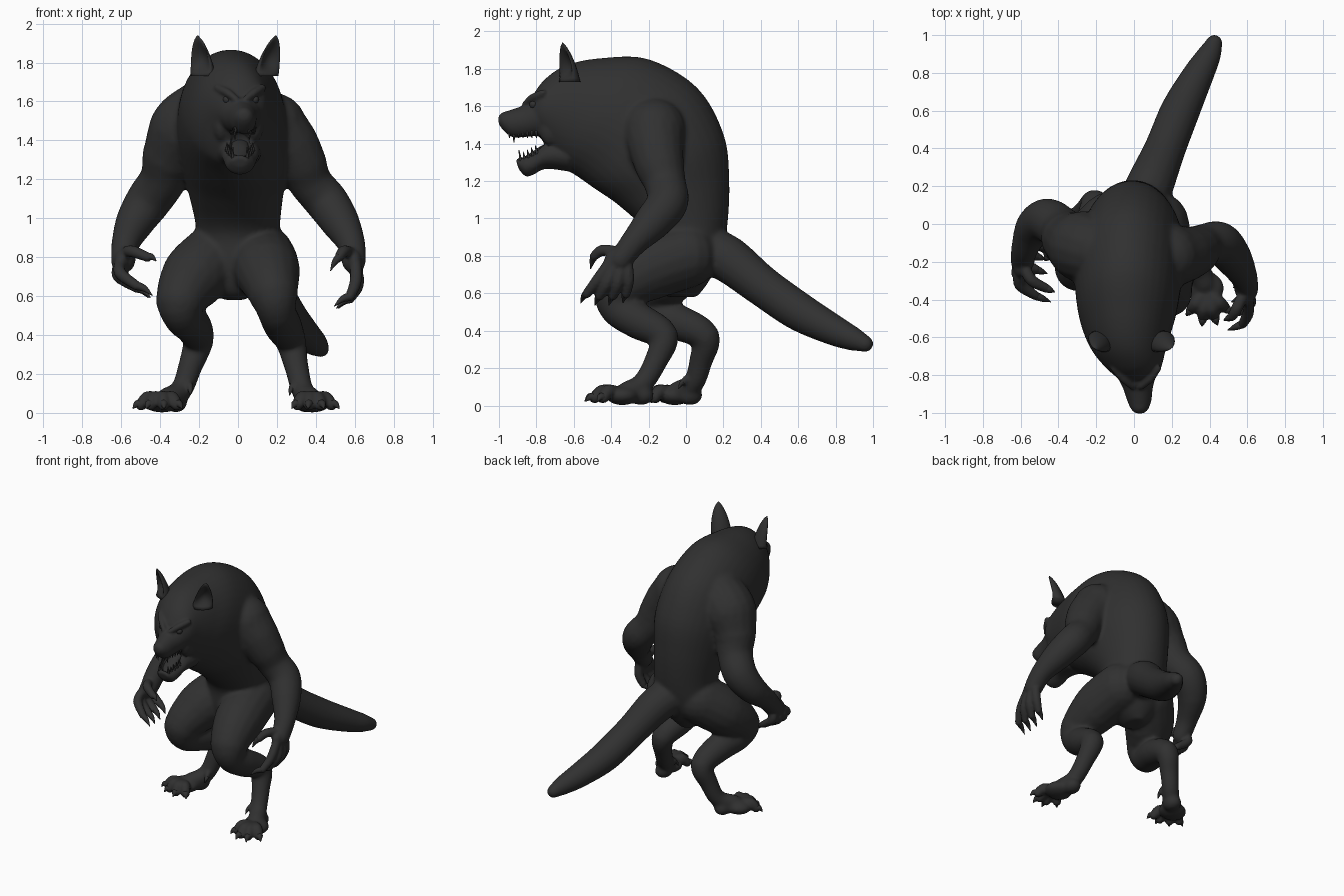
import bpy, bmesh, math
from mathutils import Vector, Matrix

FUR = bpy.data.materials.new("charcoal fur")
FUR.diffuse_color = (0.03, 0.03, 0.03, 1)


def spline(rows, sub=5):
    """Catmull-Rom through rows of any length."""
    rows = [Vector(r) for r in rows]
    out = []
    for i in range(len(rows) - 1):
        a, b, c, d = rows[max(i - 1, 0)], rows[i], rows[i + 1], rows[min(i + 2, len(rows) - 1)]
        for k in range(sub):
            t = k / sub
            out.append(b + (c - a) * (t / 2) + (a * 2 - b * 5 + c * 4 - d) * (t * t / 2)
                       + (b * 3 - a - c * 3 + d) * (t ** 3 / 2))
    return out + [rows[-1]]


def skin(bm, rings):
    """Bridge point rings into a closed surface."""
    vs = [[bm.verts.new(p) for p in r] for r in rings]
    n = len(vs[0])
    for a, b in zip(vs, vs[1:]):
        for i in range(n):
            j = (i + 1) % n
            bm.faces.new((a[i], a[j], b[j], b[i]))
    bm.faces.new(vs[0][::-1])
    bm.faces.new(vs[-1])


def ball(bm, c, r, seg=16):
    r = (r, r, r) if isinstance(r, (int, float)) else r
    bmesh.ops.create_uvsphere(bm, u_segments=seg, v_segments=seg // 2 + 2, radius=1,
                              matrix=Matrix.Translation(c) @ Matrix.Diagonal((*r, 1)))


def tube(bm, pts, n=16, balls=True):
    """Round limb through (x, y, z, radius) points."""
    rows = spline(pts)
    cs = [Vector(r[:3]) for r in rows]
    u, rings = None, []
    for i, c in enumerate(cs):
        t = (cs[min(i + 1, len(cs) - 1)] - cs[max(i - 1, 0)]).normalized()
        u = t.orthogonal() if u is None else u - t * u.dot(t)
        u.normalize()
        v, r = t.cross(u), max(rows[i][3], 0.002)
        rings.append([c + (u * math.cos(2 * math.pi * k / n) + v * math.sin(2 * math.pi * k / n)) * r
                      for k in range(n)])
    skin(bm, rings)
    if balls:
        for p in pts:
            ball(bm, p[:3], p[3], n)


def slab(bm, rows, n=36):
    """Loft of ellipses: rows are (x, y_top, z_top, y_bottom, z_bottom, half_width)."""
    rings = []
    for x, ya, za, yb, zb, w in spline(rows):
        m, h = Vector((x, (ya + yb) / 2, (za + zb) / 2)), Vector((0, (ya - yb) / 2, (za - zb) / 2))
        rings.append([m + h * math.cos(2 * math.pi * k / n) + Vector((w * math.sin(2 * math.pi * k / n), 0, 0))
                      for k in range(n)])
    skin(bm, rings)


def finish(bm, name, voxel=0, soft=0, cutter=None):
    bmesh.ops.recalc_face_normals(bm, faces=bm.faces)
    for f in bm.faces:
        f.smooth = True
    me = bpy.data.meshes.new(name)
    bm.to_mesh(me)
    bm.free()
    ob = bpy.data.objects.new(name, me)
    bpy.context.collection.objects.link(ob)
    if voxel:
        bpy.context.view_layer.objects.active = ob
        m = ob.modifiers.new("fuse", 'REMESH')
        m.mode, m.voxel_size, m.use_smooth_shade = 'VOXEL', voxel, True
        s = ob.modifiers.new("soften", 'SMOOTH')
        s.factor, s.iterations = 0.5, soft
        if cutter:
            c = ob.modifiers.new("carve", 'BOOLEAN')
            c.operation, c.solver, c.object = 'DIFFERENCE', 'EXACT', cutter
        for k in [m.name for m in ob.modifiers]:
            bpy.ops.object.modifier_apply(modifier=k)
    ob.data.materials.clear()
    ob.data.materials.append(FUR)
    return ob


mass, claws, teeth = bmesh.new(), bmesh.new(), bmesh.new()

# torso, neck and skull: back point to belly point
slab(mass, [
    (-.02, .06, .58, -.10, .58, .05), (-.01, .12, .66, -.16, .63, .15), (0, .18, .78, -.20, .76, .225),
    (0, .22, .95, -.22, .93, .215), (-.01, .232, 1.2, -.36, 1.07, .245), (-.015, .202, 1.45, -.49, 1.16, .28),
    (-.03, .06, 1.70, -.59, 1.23, .285), (-.035, -.20, 1.852, -.66, 1.27, .265), (-.035, -.45, 1.858, -.69, 1.29, .23),
    (-.025, -.64, 1.82, -.72, 1.33, .19), (0, -.76, 1.74, -.78, 1.43, .14), (.01, -.83, 1.64, -.83, 1.47, .08)])

# arms, from the shoulder down
tube(mass, [(.18, -.17, 1.47, .175), (.265, -.16, 1.38, .15), (.325, -.14, 1.28, .132), (.375, -.11, 1.18, .112),
            (.455, -.10, 1.085, .112), (.525, -.18, .98, .10), (.582, -.28, .87, .073), (.595, -.35, .78, .064)])
tube(mass, [(-.17, -.15, 1.54, .18), (-.27, -.12, 1.45, .19), (-.345, -.08, 1.32, .148), (-.385, -.03, 1.20, .122),
            (-.46, .02, 1.09, .117), (-.53, -.02, .98, .10), (-.578, -.13, .87, .073), (-.59, -.20, .78, .064)])

# legs
tube(mass, [(.12, 0, .80, .173), (.15, -.20, .73, .17), (.18, -.36, .62, .13), (.20, -.36, .52, .10),
            (.23, -.25, .45, .098), (.27, -.12, .37, .08), (.30, -.16, .24, .063), (.33, -.23, .12, .058), (.37, -.31, .07, .062)])
tube(mass, [(-.12, 0, .80, .173), (-.225, -.11, .70, .17), (-.295, -.23, .58, .128), (-.28, -.20, .49, .10),
            (-.235, -.06, .45, .098), (-.205, .10, .37, .08), (-.245, .08, .24, .063), (-.29, .04, .12, .058), (-.36, -.04, .07, .062)])
for c, r in (((.38, -.34, .053), (.10, .09, .052)), ((.35, -.24, .053), (.06, .07, .052)),
             ((-.39, -.06, .053), (.10, .09, .052)), ((-.32, .02, .053), (.06, .07, .052))):
    ball(mass, c, r)

# tail
tube(mass, [(.03, .08, .84, .132), (.09, .22, .785, .126), (.165, .40, .645, .11), (.245, .60, .505, .105),
            (.335, .78, .408, .085), (.395, .89, .358, .066), (.425, .958, .33, .046)])

core = finish(mass, "core", 0.011, 9)
body = bmesh.new()
body.from_mesh(core.data)
bpy.data.objects.remove(core)

# muzzle and lower jaw
slab(body, [(0, -.70, 1.67, -.70, 1.42, .14), (.01, -.80, 1.645, -.78, 1.43, .11), (.02, -.87, 1.605, -.86, 1.43, .08),
            (.028, -.94, 1.58, -.93, 1.435, .064), (.03, -.985, 1.565, -.98, 1.475, .044), (.03, -1.003, 1.545, -1.003, 1.51, .02)])
slab(body, [(0, -.64, 1.42, -.62, 1.25, .12), (.01, -.75, 1.405, -.75, 1.265, .10), (.01, -.82, 1.36, -.82, 1.232, .082),
            (.01, -.87, 1.335, -.86, 1.227, .07), (.01, -.91, 1.315, -.895, 1.265, .04)])
ball(body, (.03, -.978, 1.535), (.034, .026, .03))

# brows and cheeks
for s in (-1, 1):
    tube(body, [(.015 + s * .025, -.860, 1.612, .017), (.015 + s * .07, -.82, 1.645, .022), (.01 + s * .115, -.765, 1.67, .02)], 10)
    ball(body, (s * .085, -.72, 1.49), (.05, .07, .10))


def digit(a, b, c, tip, r):
    """Finger or toe a-b-c, ending in a curved claw."""
    a, b, c, tip = map(Vector, (a, b, c, tip))
    tube(body, [(*a, r), (*b, r * 1.05), (*c, r * .85)], 10)
    m = (c + tip) / 2 + Vector((0, 0, r * .35))
    tube(claws, [(*c, r * .75), (*m, r * .55), (*tip, .002)], 8, False)


# hands: four curled fingers and a thumb; the right hand hangs lower
for s, y0, x1, up in ((1, -.36, .51, -.02), (-1, -.21, -.455, .035)):
    ball(body, (s * .60, y0, .77), (.043, .08, .072))
    for i in range(4):
        f = i - 1.5
        k = abs(f) * .012
        digit((s * .605, y0 - f * .03, .77), (s * (.622 - k), y0 - .03 - f * .055, .67 + k + up * .8),
              (s * (abs(x1) + .065), y0 - .065 - f * .07, .60 + k + up),
              (x1 - s * .01 * f, y0 - .09 - f * .075, .55 + k + up), .03)
    digit((s * .585, y0 - .0, .82), (s * .545, y0 - .085, .83), (s * (abs(x1) + .01), y0 - .13, .80),
          (x1 - s * .035, y0 - .15, .73 + (s < 0) * .05), .03)

# feet: four toes each and a dewclaw
for ball_c, tips in (((.38, -.36), ((.28, -.48), (.36, -.535), (.44, -.53), (.515, -.47))),
                     ((-.39, -.08), ((-.29, -.20), (-.38, -.22), (-.47, -.19), (-.535, -.13)))):
    o = Vector((*ball_c, 0))
    for t in tips:
        d = Vector((*t, 0)) - o
        digit(o + d * .15 + Vector((0, 0, .07)), o + d * .5 + Vector((0, 0, .075)),
              o + d * .74 + Vector((0, 0, .042)), o + d * 1.04 + Vector((0, 0, .022)), .036)
digit((.31, -.22, .15), (.285, -.25, .14), (.275, -.265, .125), (.265, -.29, .09), .02)
digit((-.27, .03, .15), (-.25, 0, .14), (-.245, -.015, .125), (-.245, -.04, .09), .02)

# mouth cavity cutter
hole = bmesh.new()
slab(hole, [(.01, -.74, 1.43, -.74, 1.36, .04), (.012, -.79, 1.46, -.79, 1.325, .06), (.012, -.83, 1.465, -.83, 1.305, .058),
            (.014, -.87, 1.46, -.86, 1.29, .05), (.02, -.93, 1.45, -.885, 1.295, .03)], 20)
mouth = finish(hole, "mouth_cutter")
finish(body, "body", 0.0095, 3, mouth)
bpy.data.objects.remove(mouth)
finish(claws, "claws")

# teeth along both jaws, with long canines
for s in (-1, 1):
    for i in range(7):
        y, w = -.80 - .024 * i, .08 - .006 * i
        L = .065 if i == 5 else .04
        tube(teeth, [(.022 + s * w * .8, y, 1.47, .011), (.022 + s * w * .75, y, 1.47 - L, .002)], 6, False)
        if i < 5:
            y, z, w = -.795 - .022 * i, 1.345 - .011 * i, .08 - .009 * i
            L = .065 if i == 4 else .045
            tube(teeth, [(.01 + s * w * .85, y, z, .010), (.01 + s * w * .82, y - .01, z + L, .002)], 6, False)
finish(teeth, "teeth")

# tongue
tongue = bmesh.new()
slab(tongue, [(.01, -.72, 1.41, -.72, 1.37, .04), (.01, -.78, 1.385, -.78, 1.325, .046),
              (.01, -.84, 1.345, -.84, 1.30, .04), (.01, -.885, 1.32, -.875, 1.30, .015)], 16)
finish(tongue, "tongue")

# eyes
eyes = bmesh.new()
for s in (-1, 1):
    ball(eyes, (.015 + s * .07, -.815, 1.61), .022, 12)
finish(eyes, "eyes")

# ears: crescent sections scooped at the front, turned outward
ears = bmesh.new()
for s, base, tip in ((-1, (-.18, -.625, 1.73), (-.208, -.66, 1.94)), (1, (.145, -.625, 1.73), (.195, -.66, 1.94))):
    b, t, rings = Vector(base), Vector(tip), []
    turn = Matrix.Rotation(s * .6, 3, 'Z')
    for k in range(11):
        f = k / 10
        w = .068 * (1 - f) ** .75 * (1 + .6 * f) + .002
        ring = []
        for j in range(20):
            a = 2 * math.pi * j / 20
            y = w * math.sin(a) * (.8 if math.sin(a) > 0 else .65 - 1.1 * math.sin(math.pi * f) * abs(math.sin(a)))
            ring.append(b.lerp(t, f) + turn @ Vector((w * math.cos(a), y, 0)))
        rings.append(ring)
    skin(ears, rings)
finish(ears, "ears")
